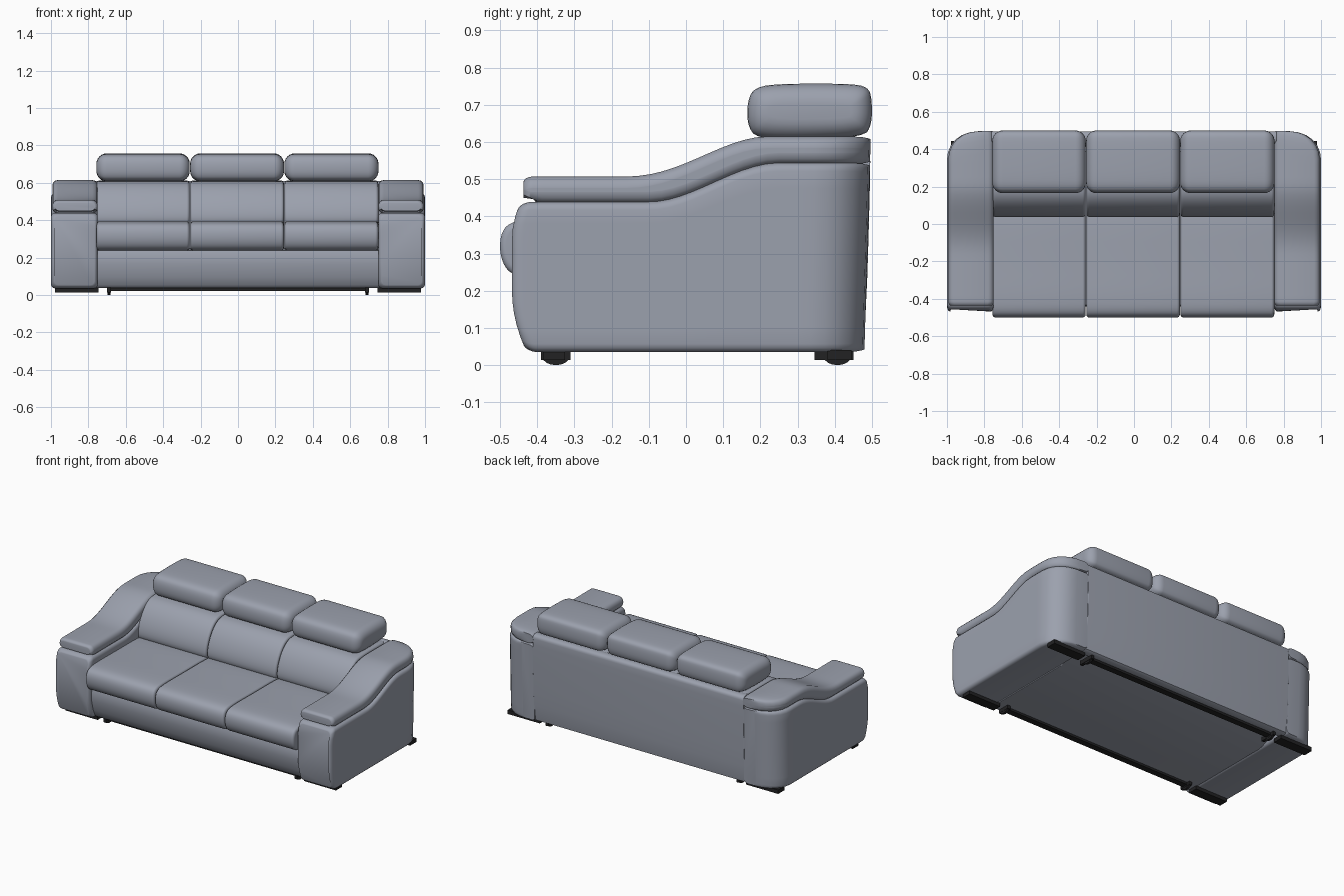
import bpy, bmesh, math

if "Cube" in bpy.data.objects:
    bpy.data.objects.remove(bpy.data.objects["Cube"], do_unlink=True)


def material(name, rgb):
    m = bpy.data.materials.new(name)
    m.use_nodes = True
    m.diffuse_color = (*rgb, 1)
    m.node_tree.nodes["Principled BSDF"].inputs["Base Color"].default_value = (*rgb, 1)
    return m


LEATHER = material("grey_leather", (0.33, 0.355, 0.42))
BLACK = material("black_plastic", (0.016, 0.016, 0.017))
ARC = [math.radians(a) for a in range(0, 91, 15)]
built = []


def ease(t):
    t = max(0, min(1, t))
    return t * t * (3 - 2 * t)


def body_warp(x, y, z):
    """Lean the back outwards and round the front in at floor and top."""
    front = max(0, min(1, (-y - 0.3) / 0.13))
    tuck = 0.04 * max(0, (0.2 - z) / 0.165) ** 2
    if z < 0.45:
        tuck += 0.025 * max(0, (z - 0.34) / 0.1) ** 2
    return x, y + 0.03 * (z - 0.55) * max(0, y / 0.5) + tuck * front, z


def loft(name, rings, mat=LEATHER, warp=None):
    """Skin closed rings of points and cap both ends."""
    bm = bmesh.new()
    rows = [[bm.verts.new(warp(*p) if warp else p) for p in ring] for ring in rings]
    n = len(rows[0])
    for a, b in zip(rows, rows[1:]):
        for i in range(n):
            j = (i + 1) % n
            bm.faces.new((a[i], a[j], b[j], b[i]))
    bm.faces.new(rows[0])
    bm.faces.new(rows[-1])
    bmesh.ops.recalc_face_normals(bm, faces=bm.faces)
    mesh = bpy.data.meshes.new(name)
    bm.to_mesh(mesh)
    bm.free()
    mesh.materials.append(mat)
    obj = bpy.data.objects.new(name, mesh)
    bpy.context.collection.objects.link(obj)
    built.append(obj)


def soften(points, passes):
    """Corner cutting on a closed profile."""
    for _ in range(passes):
        out = []
        for (a, b), (c, d) in zip(points, points[1:] + points[:1]):
            out += [(a * .75 + c * .25, b * .75 + d * .25),
                    (a * .25 + c * .75, b * .25 + d * .75)]
        points = out
    return points


def cushion(name, profile, x0, x1, r, passes=2, warp=None):
    """Side profile (y, z) run along x with rounded ends."""
    pts = soften(profile, passes)
    ys, zs = zip(*pts)
    cy, cz = (min(ys) + max(ys)) / 2, (min(zs) + max(zs)) / 2
    hy, hz = (max(ys) - min(ys)) / 2, (max(zs) - min(zs)) / 2
    ends = [(r * (1 - math.cos(a)), r * (1 - math.sin(a))) for a in ARC]
    stations = [(x0 + e, d) for e, d in ends] + [(x1 - e, d) for e, d in reversed(ends)]
    rings = [[(x, cy + (y - cy) * (1 - d / hy), cz + (z - cz) * (1 - d / hz))
              for y, z in pts] for x, d in stations]
    loft(name, rings, warp=warp)


def box(name, xs, ys, zs, mat):
    ring = [(ys[0], zs[0]), (ys[1], zs[0]), (ys[1], zs[1]), (ys[0], zs[1])]
    loft(name, [[(x, y, z) for y, z in ring] for x in xs], mat)


def section(y, x0, x1, z0, z1, r, side):
    """Rounded rectangle across the sofa at depth y, with divided upright sides."""
    r = min(r, (x1 - x0) * 0.49, (z1 - z0) * 0.49)
    low, high, steps = z0 + r, z1 - r, 10
    climb = [low + (high - low) * i / steps for i in range(1, steps)]
    ring = []
    corners = ((x1 - r, high), (x0 + r, high), (x0 + r, low), (x1 - r, low))
    for k, (cx, cz) in enumerate(corners):
        for a in ARC[::2]:
            t = a + k * math.pi / 2
            ring.append((side * (cx + r * math.cos(t)), y, cz + r * math.sin(t)))
        if k == 1:
            ring += [(side * x0, y, z) for z in reversed(climb)]
    return ring + [(side * x1, y, z) for z in climb]


def pad_top(y):
    return 0.507 + 0.108 * ease((y + 0.17) / 0.39) ** 1.2


def pad_bottom(y):
    return 0.435 + 0.105 * ease((y + 0.1) / 0.35)


def arm_piece(name, side, front, outer, bottom, top, r, nose):
    """Arm part running front to back, sweeping round the rear outer corner."""
    inner, rear, sweep = 0.75, 0.345, 0.15
    stations = [(front + nose * (1 - math.cos(a)), outer, nose * (1 - math.sin(a))) for a in ARC]
    start, steps = front + nose, 24
    stations += [(start + (rear - start) * i / steps, outer, 0) for i in range(1, steps)]
    stations += [(rear + sweep * math.sin(a), outer - sweep * (1 - math.cos(a)),
                  0.012 * math.sin(a) ** 8) for a in ARC]
    rings = [section(y, inner + d * 0.6, x - d * 0.6, bottom(y) + d * 0.6, top(y) - d * 0.6, r, side)
             for y, x, d in stations]
    loft(name, rings, warp=body_warp)


# Arms with their padded tops
for side, label in ((1, "left"), (-1, "right")):
    arm_piece(label + "_arm", side, -0.468, 1.0, lambda y: 0.035,
              lambda y: pad_bottom(y) + 0.004, 0.022, 0.03)
    arm_piece(label + "_arm_pad", side, -0.437, 0.993, pad_bottom, pad_top, 0.03, 0.025)

# Central frame
cushion("seat_base", [(-0.43, 0.036), (-0.44, 0.06), (-0.444, 0.2), (-0.43, 0.25),
                      (0.2, 0.25), (0.46, 0.25), (0.46, 0.036), (-0.4, 0.036)],
        -0.756, 0.756, 0.004, passes=1, warp=body_warp)
cushion("back_panel", [(0.43, 0.036), (0.47, 0.036), (0.497, 0.05), (0.497, 0.57),
                       (0.49, 0.607), (0.44, 0.612), (0.42, 0.58), (0.42, 0.06)],
        -0.762, 0.762, 0.003, passes=2, warp=body_warp)

# Three places: seat cushion, back cushion and headrest
SEAT = [(-0.42, 0.235), (-0.475, 0.245), (-0.5, 0.29), (-0.5, 0.35), (-0.475, 0.385),
        (-0.40, 0.395), (-0.2, 0.392), (0.08, 0.392), (0.12, 0.36), (0.12, 0.235)]
BACK = [(0.07, 0.365), (0.035, 0.39), (0.042, 0.46), (0.08, 0.54), (0.135, 0.595),
        (0.20, 0.612), (0.42, 0.612), (0.465, 0.605), (0.465, 0.37)]
HEAD = [(0.165, 0.645), (0.165, 0.71), (0.185, 0.748), (0.26, 0.757), (0.44, 0.757),
        (0.49, 0.748), (0.5, 0.715), (0.5, 0.65), (0.48, 0.613), (0.3, 0.606), (0.19, 0.61)]
seams = (-0.758, -0.257, 0.247, 0.752)
for label, x0, x1 in zip(("right", "middle", "left"), seams, seams[1:]):
    cushion(label + "_seat_cushion", SEAT, x0 + 0.002, x1 - 0.002, 0.016)
    cushion(label + "_back_cushion", BACK, x0 + 0.002, x1 - 0.002, 0.016)
    cushion(label + "_headrest", HEAD, x0 + 0.001, x1 - 0.001, 0.055)

# Feet under the arms, cross rails, and small wheels on brackets
for place, foot, bracket, wheel_y in (("front", (-0.385, -0.325), (-0.39, -0.31), -0.35),
                                      ("rear", (0.38, 0.445), (0.345, 0.45), 0.407)):
    box(place + "_rail", (-0.69, 0.69), (wheel_y - 0.02, wheel_y + 0.02), (0.022, 0.04), BLACK)
    for side, label in ((1, "left"), (-1, "right")):
        box(f"{place}_{label}_foot", (side * 0.745, side * 0.978), foot, (0.014, 0.04), BLACK)
        box(f"{place}_{label}_bracket", (side * 0.68, side * 0.70), bracket, (0.014, 0.04), BLACK)
        circle = [(wheel_y + 0.036 * math.cos(t * math.pi / 8),
                   0.022 + 0.022 * math.sin(t * math.pi / 8)) for t in range(16)]
        loft(f"{place}_{label}_wheel", [[(side * 0.69 + dx, y, z) for y, z in circle]
                                        for dx in (-0.008, 0.008)], BLACK)

# Smooth upholstery, crisp edges
bpy.ops.object.select_all(action="DESELECT")
for obj in built:
    obj.select_set(True)
bpy.context.view_layer.objects.active = built[0]
bpy.ops.object.shade_smooth_by_angle(angle=math.radians(40))
